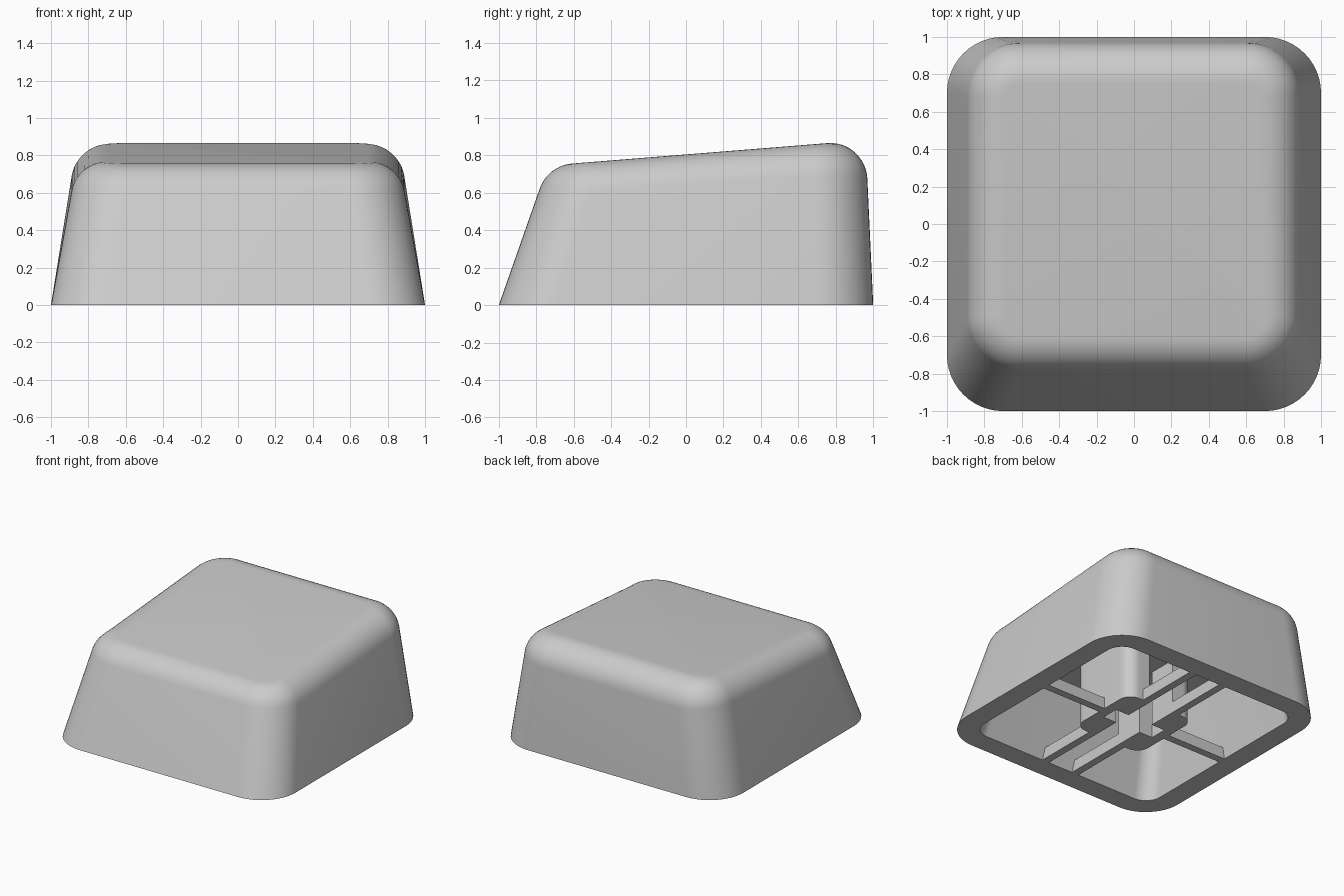
import bpy, bmesh, math
from mathutils import Vector

old = bpy.data.objects.get("Cube")
if old:
    bpy.data.objects.remove(old, do_unlink=True)

grey = bpy.data.materials.new("light_grey_plastic")
COLOUR = (0.6, 0.6, 0.6, 1)
grey.diffuse_color = COLOUR
grey.use_nodes = True
grey.node_tree.nodes["Principled BSDF"].inputs["Base Color"].default_value = COLOUR

CORNER_STEPS = 12
FILLET_STEPS = 10
FILLET = 0.2


def finish(name, bm, smooth=True):
    bmesh.ops.recalc_face_normals(bm, faces=bm.faces)
    mesh = bpy.data.meshes.new(name)
    bm.to_mesh(mesh)
    bm.free()
    mesh.materials.append(grey)
    obj = bpy.data.objects.new(name, mesh)
    bpy.context.collection.objects.link(obj)
    if smooth:
        bpy.ops.object.select_all(action='DESELECT')
        obj.select_set(True)
        bpy.context.view_layer.objects.active = obj
        bpy.ops.object.shade_smooth_by_angle(angle=math.radians(35))
    return obj


def rounded_ring(half_x, front, back, radius, height, tilt=0.0):
    """Rounded rectangle as (point, inward direction) pairs on a plane tilted in y."""
    ring = []
    corners = [(half_x, back), (-half_x, back), (-half_x, front), (half_x, front)]
    for i, (cx, cy) in enumerate(corners):
        cx -= math.copysign(radius, cx)
        cy -= math.copysign(radius, cy)
        for k in range(CORNER_STEPS + 1):
            a = math.pi / 2 * (i + k / CORNER_STEPS)
            c, s = math.cos(a), math.sin(a)
            y = cy + radius * s
            point = Vector((cx + radius * c, y, height + tilt * y))
            ring.append((point, Vector((-c, -s, -tilt * s)).normalized()))
    return ring


def fillet(base, corner, inward):
    """Circular arc from the wall to the top surface."""
    down = (base - corner).normalized()
    turn = math.pi - down.angle(inward)
    reach = FILLET * math.tan(turn / 2)
    start, end = corner + down * reach, corner + inward * reach
    weight = math.cos(turn / 2)
    arc = []
    for k in range(FILLET_STEPS + 1):
        t = k / FILLET_STEPS
        a, b, c = (1 - t) ** 2, 2 * t * (1 - t) * weight, t * t
        arc.append((start * a + corner * b + end * c) / (a + b + c))
    return arc


def bridge(bm, low, high):
    n = len(low)
    for i in range(n):
        j = (i + 1) % n
        bm.faces.new((low[i], low[j], high[j], high[i]))


def prism(name, points, bottom, top):
    """Extrude a flat outline upwards."""
    bm = bmesh.new()
    face = bm.faces.new([bm.verts.new((x, y, bottom)) for x, y in points])
    made = bmesh.ops.extrude_face_region(bm, geom=[face], use_keep_orig=True)
    moved = [v for v in made["geom"] if isinstance(v, bmesh.types.BMVert)]
    bmesh.ops.translate(bm, verts=moved, vec=(0, 0, top - bottom))
    finish(name, bm)


# Hollow cap: outer wall with rounded top edge, rim and inner cavity
bm = bmesh.new()
outer_base = rounded_ring(1, -1, 1, 0.3, 0)
outer_top = rounded_ring(0.862, -0.738, 0.959, 0.28, 0.805, 0.08)
inner_base = rounded_ring(0.833, -0.833, 0.833, 0.133, 0)
inner_top = rounded_ring(0.735, -0.64, 0.805, 0.12, 0.585, 0.04)

columns = [[b] + fillet(b, c, d) for (b, _), (c, d) in zip(outer_base, outer_top)]
outer = [[bm.verts.new(p) for p in row] for row in zip(*columns)]
inner = [[bm.verts.new(p) for p, _ in ring] for ring in (inner_base, inner_top)]
rings = [inner[1], inner[0]] + outer
for low, high in zip(rings, rings[1:]):
    bridge(bm, low, high)
bm.faces.new(outer[-1])
bm.faces.new(inner[1])
finish("cap_shell", bm)

# Stem: solid upper block over two mirrored halves, slotted and notched for a cross socket
STEM, STEM_R, SLOT, NOTCH_X, NOTCH_Y = 0.306, 0.1, 0.11, 0.23, 0.07
SOCKET_TOP = 0.44
prism("stem_block", [p.xy for p, _ in rounded_ring(STEM, -STEM, STEM, STEM_R, 0)],
      SOCKET_TOP, 0.61)
for side, label in ((1, "left"), (-1, "right")):
    profile = [(SLOT, -STEM)]
    for start in (-1, 0):
        for k in range(CORNER_STEPS + 1):
            a = math.pi / 2 * (start + k / CORNER_STEPS)
            cy = (STEM - STEM_R) * (1 if start == 0 else -1)
            profile.append((STEM - STEM_R + STEM_R * math.cos(a), cy + STEM_R * math.sin(a)))
    profile += [(SLOT, STEM), (SLOT, NOTCH_Y), (NOTCH_X, NOTCH_Y),
                (NOTCH_X, -NOTCH_Y), (SLOT, -NOTCH_Y)]
    prism("stem_" + label, [(side * x, y) for x, y in profile], 0, SOCKET_TOP)


def rib(name, x0, x1, y0, y1, height=0.09):
    bm = bmesh.new()
    bmesh.ops.create_cube(bm, size=1)
    for v in bm.verts:
        v.co = (x1 if v.co.x > 0 else x0, y1 if v.co.y > 0 else y0, height if v.co.z > 0 else 0)
    finish(name, bm, smooth=False)


# Ribs: one to each side wall, a pair to the front and to the back wall
INNER, OUTER, THICK = 0.3, 0.84, 0.06
for s, label in ((1, "left"), (-1, "right")):
    xs = sorted((s * INNER, s * OUTER))
    rib("side_rib_" + label, xs[0], xs[1], -THICK / 2, THICK / 2)
    xs = sorted((s * SLOT, s * (SLOT + THICK)))
    rib("back_rib_" + label, xs[0], xs[1], INNER, OUTER)
    rib("front_rib_" + label, xs[0], xs[1], -OUTER, -INNER)
